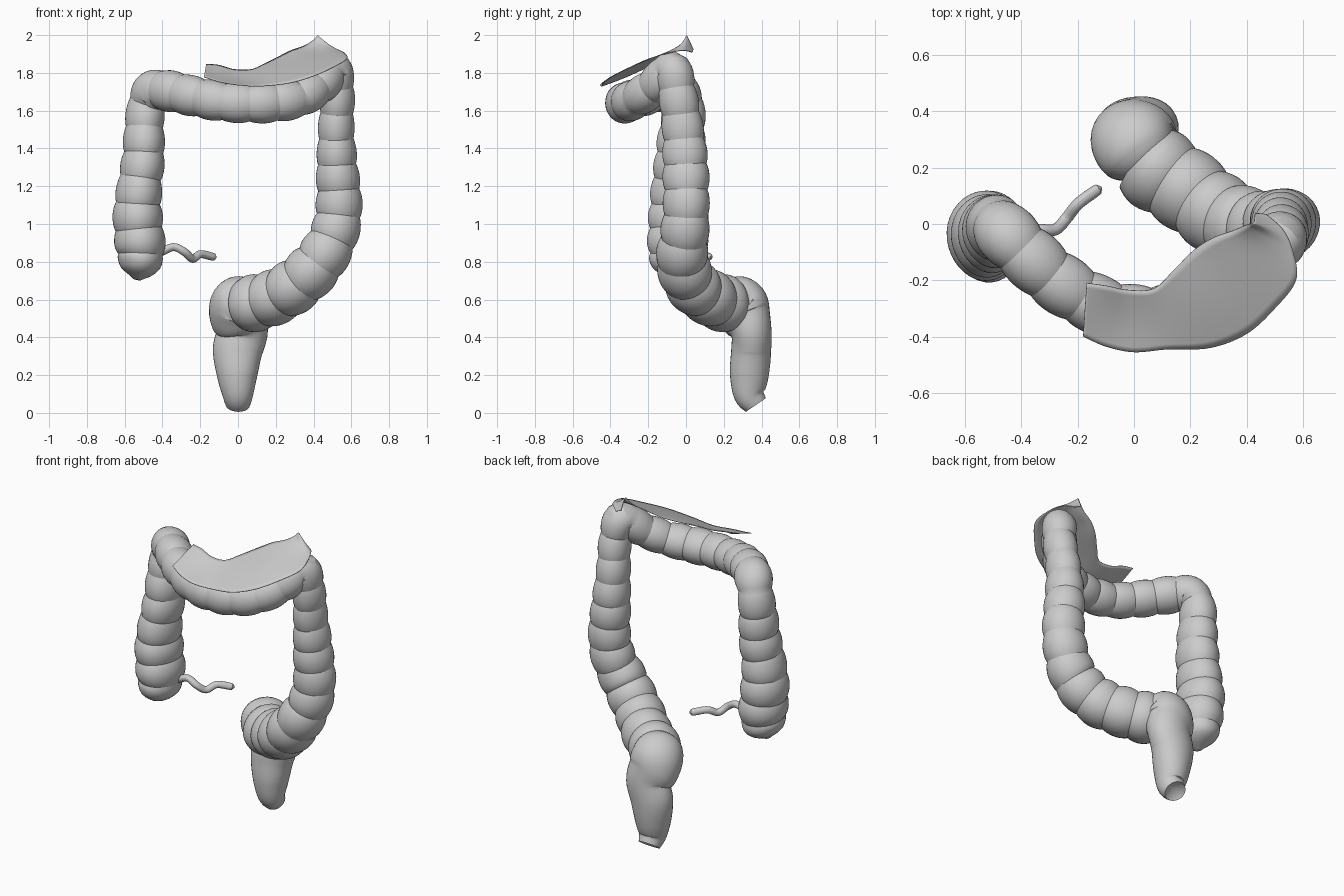
import bpy, math
from mathutils import Vector

if "Cube" in bpy.data.objects:
    bpy.data.objects.remove(bpy.data.objects["Cube"])


def spline(pts, n):
    """Catmull-Rom samples through tuples of any length."""
    p = [Vector(q) for q in pts]
    p = [p[0] * 2 - p[1]] + p + [p[-1] * 2 - p[-2]]
    out = []
    for i in range(1, len(p) - 2):
        a, b, c, d = p[i - 1:i + 3]
        for j in range(n):
            t = j / n
            out.append(0.5 * (2 * b + (c - a) * t + (2 * a - 5 * b + 4 * c - d) * t * t
                              + (3 * b - a - 3 * c + d) * t ** 3))
    return out + [p[-2]]


def make(name, verts, faces, angle=24):
    me = bpy.data.meshes.new(name)
    me.from_pydata([tuple(v) for v in verts], [], faces)
    me.update()
    ob = bpy.data.objects.new(name, me)
    bpy.context.collection.objects.link(ob)
    bpy.ops.object.select_all(action='DESELECT')
    ob.select_set(True)
    bpy.context.view_layer.objects.active = ob
    bpy.ops.object.shade_smooth_by_angle(angle=math.radians(angle))
    return ob


def tube(name, pts, sides=36, step=0.0125, pouch=0, depth=0.1, end_cup=0.0):
    """Sweep (x, y, z, radius, y stretch); pouch = length of one bulge."""
    fine = spline(pts, 30)
    dist = [0.0]
    for a, b in zip(fine, fine[1:]):
        dist.append(dist[-1] + (Vector(b[:3]) - Vector(a[:3])).length)
    total = dist[-1]
    bulges = max(1, round(total / pouch)) if pouch else 1
    n = bulges * 10 if pouch else round(total / step)
    rows, k = [], 0
    for i in range(n + 1):
        s = total * i / n
        while k < len(dist) - 2 and dist[k + 1] < s:
            k += 1
        f = (s - dist[k]) / max(dist[k + 1] - dist[k], 1e-9)
        rows.append(fine[k].lerp(fine[k + 1], min(f, 1)))
    pos = [Vector(r[:3]) for r in rows]
    verts, faces, u = [], [], None
    for i, r in enumerate(rows):
        t = (pos[min(i + 1, n)] - pos[max(i - 1, 0)]).normalized()
        u = u or t.orthogonal()
        u = (u - t * u.dot(t)).normalized()
        w = t.cross(u)
        rad = r[3]
        if pouch:
            rad *= 1.025 - depth * (1 - abs(math.sin(math.pi * bulges * i / n)) ** 0.8)
        for j in range(sides):
            a = 2 * math.pi * j / sides
            v = (u * math.cos(a) + w * math.sin(a)) * rad * (1 + 0.015 * math.cos(3 * a))
            v.y *= 1 + r[4]
            verts.append(pos[i] + v)
    for i in range(n):
        for j in range(sides):
            q = (j + 1) % sides
            faces.append((i * sides + j, i * sides + q, (i + 1) * sides + q, (i + 1) * sides + j))
    # end caps, the far one optionally sunk inward
    back = (pos[-2] - pos[-1]).normalized()
    c = len(verts)
    verts += [pos[0], pos[-1] + back * end_cup]
    for j in range(sides):
        q = (j + 1) % sides
        faces.append((c, q, j))
        faces.append((c + 1, n * sides + j, n * sides + q))
    return make(name, verts, faces)


# pouched large bowel: caecum, ascending, transverse, descending, sigmoid
tube("large_bowel", [
    (-.535, -.06, .705, .02, .2), (-.525, -.055, .76, .095, .25), (-.515, -.045, .86, .13, .2),
    (-.53, -.04, 1.05, .13, .2), (-.52, -.04, 1.2, .118, .2), (-.5, -.03, 1.35, .113, .18),
    (-.495, -.02, 1.5, .106, .15), (-.485, -.01, 1.62, .1, .1), (-.45, -.04, 1.70, .108, 0),
    (-.37, -.12, 1.705, .108, 0), (-.25, -.22, 1.68, .106, 0), (-.1, -.3, 1.65, .104, 0),
    (.05, -.325, 1.64, .105, 0), (.2, -.305, 1.645, .105, 0), (.33, -.25, 1.67, .1, 0),
    (.43, -.16, 1.735, .1, 0), (.5, -.075, 1.815, .1, 0), (.525, -.045, 1.70, .092, .1),
    (.52, -.015, 1.5, .095, .15), (.525, 0, 1.3, .11, .1), (.535, .003, 1.1, .122, 0),
    (.51, -.005, .95, .128, 0), (.43, -.018, .8, .138, 0), (.31, .03, .68, .143, 0),
    (.19, .12, .61, .146, 0), (.09, .19, .58, .15, 0), (.03, .235, .57, .143, 0)],
    pouch=0.135)

# smooth rectum: bulb flowing out of the sigmoid, then down to an open end
tube("rectum", [
    (.06, .20, .61, .08, 0), (.035, .235, .60, .128, 0), (.005, .28, .575, .15, 0),
    (.005, .315, .51, .152, -.1), (.025, .345, .43, .135, -.2), (0, .345, .33, .132, -.2),
    (-.003, .335, .2, .108, -.05), (0, .335, .1, .083, 0), (0, .37, .042, .064, 0)],
    end_cup=0.04)

# appendix
tube("appendix", [
    (-.41, -.02, .85, .021, 0), (-.34, -.02, .878, .021, 0), (-.28, -.02, .85, .021, 0),
    (-.24, .02, .815, .021, 0), (-.2, .07, .84, .021, 0), (-.14, .115, .828, .021, 0),
    (-.12, .127, .825, .016, 0), (-.115, .13, .824, .004, 0)], sides=16)

# thin membrane draped over the transverse part, peaked and folded at one end
outer = spline([(-.18, -.40, 1.78), (-.1, -.435, 1.755), (0, -.455, 1.738), (.12, -.445, 1.732),
                (.27, -.44, 1.748), (.4, -.39, 1.785), (.5, -.3, 1.83), (.575, -.2, 1.875),
                (.565, -.1, 1.905), (.53, -.02, 1.92), (.47, .035, 1.91)], 8)
inner = spline([(-.168, -.21, 1.848), (-.1, -.22, 1.842), (-.02, -.235, 1.82), (.07, -.23, 1.82),
                (.14, -.165, 1.85), (.21, -.095, 1.885), (.28, -.05, 1.92), (.35, -.025, 1.945),
                (.40, -.005, 1.975), (.425, .005, 1.997), (.43, .04, 1.925)], 8)
m, verts, faces = 12, [], []
for i, (a, b) in enumerate(zip(outer, inner)):
    for j in range(m + 1):
        v = a.lerp(b, j / m)
        v.z -= 0.008 * math.sin(math.pi * j / m) * math.sin(i * 0.12)
        verts.append(v)
for i in range(len(outer) - 1):
    for j in range(m):
        k = i * (m + 1) + j
        faces.append((k, k + m + 1, k + m + 2, k + 1))
sheet = make("membrane", verts, faces, 40)
mod = sheet.modifiers.new("thickness", 'SOLIDIFY')
mod.thickness = 0.004
